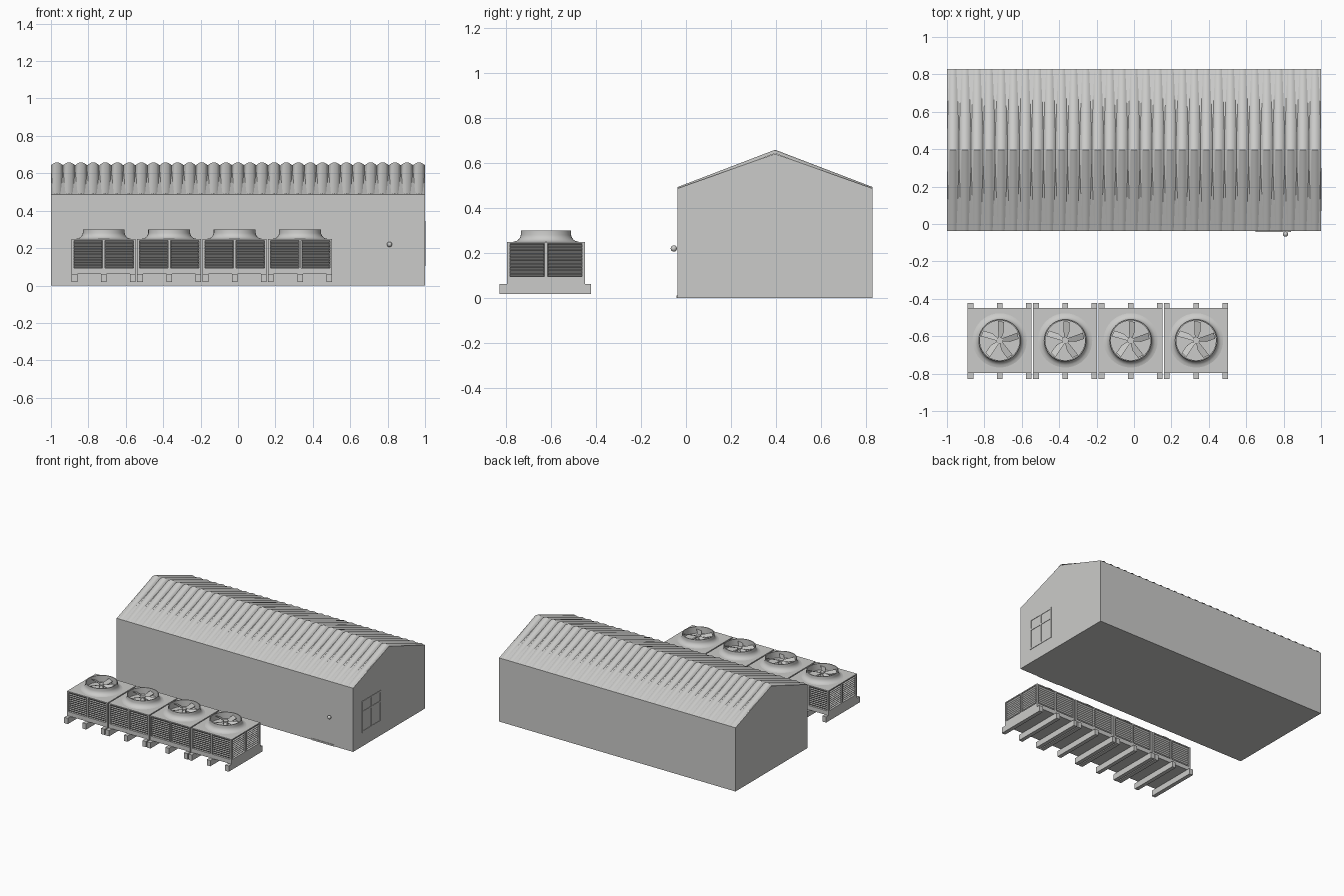
import bpy, bmesh, math
from mathutils import Matrix, Vector

if "Cube" in bpy.data.objects:
    bpy.data.objects.remove(bpy.data.objects["Cube"])

def material(name, c):
    m = bpy.data.materials.new(name)
    m.diffuse_color = (c, c, c * 0.98, 1)
    m.use_nodes = True
    m.node_tree.nodes["Principled BSDF"].inputs["Base Color"].default_value = m.diffuse_color
    return m

GREY = material("light grey", 0.6)

def finish(name, bm, smooth=False):
    bmesh.ops.recalc_face_normals(bm, faces=bm.faces)
    me = bpy.data.meshes.new(name)
    bm.to_mesh(me)
    bm.free()
    me.materials.append(GREY)
    ob = bpy.data.objects.new(name, me)
    bpy.context.collection.objects.link(ob)
    if smooth:
        bpy.context.view_layer.objects.active = ob
        ob.select_set(True)
        bpy.ops.object.shade_smooth_by_angle(angle=math.radians(35))
        ob.select_set(False)
    return ob

def add_box(bm, x0, x1, y0, y1, z0, z1):
    m = Matrix.Translation(((x0 + x1) / 2, (y0 + y1) / 2, (z0 + z1) / 2)) @ \
        Matrix.Diagonal((x1 - x0, y1 - y0, z1 - z0, 1))
    bmesh.ops.create_cube(bm, size=1, matrix=m)

def prism(bm, pts, offset):
    f = bm.faces.new([bm.verts.new(p) for p in pts])
    r = bmesh.ops.extrude_face_region(bm, geom=[f])
    bmesh.ops.translate(bm, verts=[v for v in r["geom"] if isinstance(v, bmesh.types.BMVert)], vec=offset)

# gabled building body
Y0, Y1, YR, EAVE, RIDGE = -0.038, 0.83, 0.396, 0.487, 0.655
bm = bmesh.new()
prism(bm, [(-1, Y0, 0), (-1, Y1, 0), (-1, Y1, EAVE), (-1, YR, RIDGE - 0.014), (-1, Y0, EAVE)], (2, 0, 0))
finish("building_walls", bm)

# corrugated roof sheets, rounded ribs running from ridge to eaves
bm = bmesh.new()
RIBS, STEPS = 31, 8
rows = []
for i in range(RIBS * STEPS + 1):
    x = -1 + 2 * i / (RIBS * STEPS)
    h = 0.016 * (abs(math.sin(math.pi * i / STEPS)) - 1)
    rows.append([bm.verts.new((x, y, z + h)) for y, z in ((Y0, EAVE + 0.006), (YR, RIDGE + 0.004), (Y1, EAVE + 0.006))])
for a, b in zip(rows, rows[1:]):
    for k in (0, 1):
        bm.faces.new((a[k], b[k], b[k + 1], a[k + 1]))
finish("corrugated_roof", bm, True)

# window frame on the right wall
bm = bmesh.new()
for y in (0.07, 0.179, 0.288):
    add_box(bm, 0.998, 1.003, y, y + 0.012, 0.105, 0.345)
for z in (0.105, 0.255, 0.333):
    add_box(bm, 0.998, 1.003, 0.07, 0.30, z, z + 0.012)
finish("window_frame", bm)

# door threshold and knob
bm = bmesh.new()
add_box(bm, 0.65, 0.84, Y0 - 0.004, Y0 + 0.01, 0, 0.012)
finish("door_threshold", bm)
bm = bmesh.new()
bmesh.ops.create_uvsphere(bm, u_segments=16, v_segments=10, radius=0.014,
                          matrix=Matrix.Translation((0.81, Y0 - 0.016, 0.22)))
finish("door_knob", bm, True)

# cooling units
CY, HX, HY = -0.6225, 0.171, 0.173

def louvre_panel(bm, centre, rot, w, z0, z1, n=10):
    # tilted slats leaning out at the bottom edge of a panel
    step = (z1 - z0) / n
    for i in range(n):
        z = z0 + i * step
        pts = [(-w / 2, 0.0, z), (-w / 2, -0.013, z + step * 0.85), (-w / 2, 0.0, z + step)]
        m = Matrix.Translation(centre) @ rot
        prism(bm, [m @ Vector(p) for p in pts], rot @ Vector((w, 0, 0)))

def cooling_unit(i):
    cx = -0.718 + 0.35 * i
    tag = "_%d" % (i + 1)
    # skids
    bm = bmesh.new()
    for dx in (-0.156, 0, 0.156):
        add_box(bm, cx + dx - 0.015, cx + dx + 0.015, -0.83, -0.427 + 0.004, 0.018, 0.062)
    finish("skid_beams" + tag, bm)
    # casing: base, lid, core and posts
    bm = bmesh.new()
    add_box(bm, cx - HX, cx + HX, CY - HY, CY + HY, 0.062, 0.095)
    add_box(bm, cx - HX, cx + HX, CY - HY, CY + HY, 0.242, 0.25)
    add_box(bm, cx - HX + 0.016, cx + HX - 0.016, CY - HY + 0.016, CY + HY - 0.016, 0.09, 0.245)
    for sx in (-1, 0, 1):
        for sy in (-1, 0, 1):
            if sx or sy:
                px, py, r = cx + sx * (HX - 0.006), CY + sy * (HY - 0.006), 0.006
                add_box(bm, px - r, px + r, py - r, py + r, 0.09, 0.245)
    finish("casing" + tag, bm)
    # louvres, two panels on each of the four sides
    bm = bmesh.new()
    for k in range(4):
        rot = Matrix.Rotation(k * math.pi / 2, 4, 'Z')
        reach, half = (HY, HX) if k % 2 == 0 else (HX, HY)
        for s in (-1, 1):
            c = Vector((cx, CY, 0)) + rot @ Vector((s * half / 2, -reach + 0.016, 0))
            louvre_panel(bm, c, rot, half - 0.018, 0.095, 0.242)
    finish("louvres" + tag, bm)
    # flared fan shroud, lathed
    bm = bmesh.new()
    prof = [(0.145, 0.25), (0.132, 0.253), (0.122, 0.26), (0.115, 0.27), (0.112, 0.28),
            (0.112, 0.30), (0.106, 0.30), (0.106, 0.25)]
    vs = [bm.verts.new((cx + r, CY, z)) for r, z in prof]
    es = [bm.edges.new(p) for p in zip(vs, vs[1:])]
    bmesh.ops.spin(bm, geom=vs + es, cent=(cx, CY, 0), axis=(0, 0, 1), angle=2 * math.pi, steps=40, use_merge=True)
    bmesh.ops.remove_doubles(bm, verts=bm.verts, dist=1e-5)
    finish("fan_shroud" + tag, bm, True)
    # fan: hub and five pitched blades
    bm = bmesh.new()
    bmesh.ops.create_cone(bm, cap_ends=True, segments=16, radius1=0.018, radius2=0.018, depth=0.03,
                          matrix=Matrix.Translation((cx, CY, 0.27)))
    for b in range(5):
        m = Matrix.Translation((cx, CY, 0.275)) @ Matrix.Rotation(b * 2 * math.pi / 5 + 0.25, 4, 'Z') @ \
            Matrix.Rotation(math.radians(22), 4, 'X')
        blade = [(0.012, -0.008, 0), (0.05, -0.022, 0), (0.1, -0.018, 0), (0.102, 0.018, 0), (0.05, 0.012, 0), (0.012, 0.008, 0)]
        prism(bm, [m @ Vector(p) for p in blade], (0, 0, 0.003))
    finish("fan" + tag, bm)

for i in range(4):
    cooling_unit(i)
